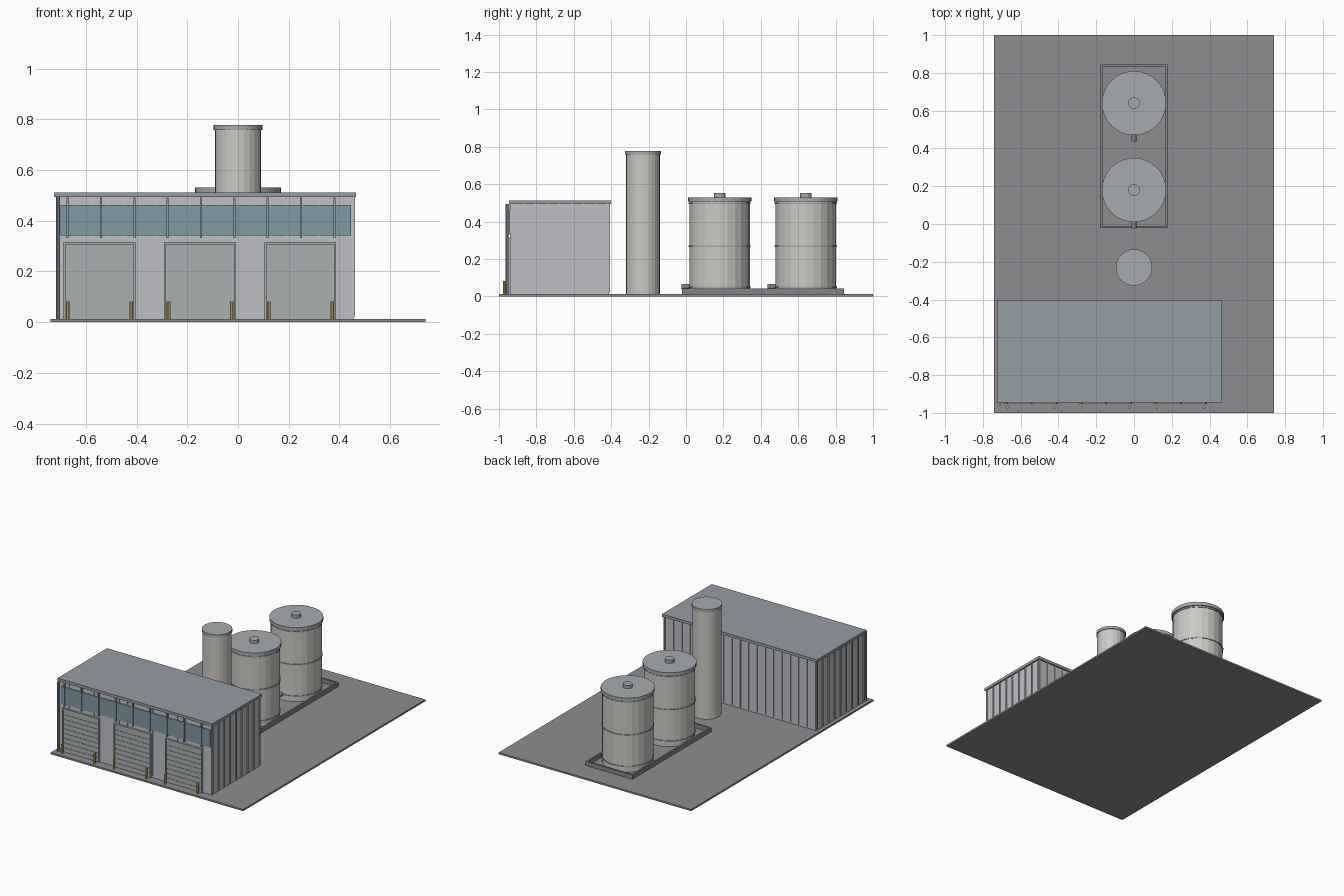
import bpy, math

if "Cube" in bpy.data.objects:
    bpy.data.objects.remove(bpy.data.objects["Cube"])

def mat(name, r, g, b):
    m = bpy.data.materials.new(name)
    m.diffuse_color = (r, g, b, 1)
    m.use_nodes = True
    m.node_tree.nodes["Principled BSDF"].inputs["Base Color"].default_value = m.diffuse_color
    return m

GROUND = mat("asphalt", .27, .27, .28)
WALL = mat("wall_metal", .52, .53, .56)
ROOF = mat("roof_metal", .30, .34, .37)
DOOR = mat("door_metal", .40, .44, .44)
GLASS = mat("glass", .22, .32, .38)
STEEL = mat("tank_steel", .60, .59, .56)
LID = mat("lid_steel", .38, .41, .42)
DARK = mat("dark_steel", .22, .23, .25)
YELLOW = mat("yellow", .75, .50, .10)


def box(name, x0, x1, y0, y1, z0, z1, m):
    bpy.ops.mesh.primitive_cube_add(size=1, location=((x0+x1)/2, (y0+y1)/2, (z0+z1)/2))
    o = bpy.context.object
    o.name = name
    o.scale = (x1-x0, y1-y0, z1-z0)
    bpy.ops.object.transform_apply(location=False, rotation=False, scale=True)
    o.data.materials.append(m)
    return o


def cyl(name, x, y, z0, z1, r, m, n=24, rot=(0, 0, 0)):
    bpy.ops.mesh.primitive_cylinder_add(vertices=n, radius=r, depth=z1-z0,
                                        location=(x, y, (z0+z1)/2), rotation=rot)
    o = bpy.context.object
    o.name = name
    o.data.materials.append(m)
    return o


G = 0.012  # top of ground slab
box("ground_slab", -.74, .74, -1, 1, 0, G, GROUND)

# Warehouse shell and roof
X0, X1, Y0, Y1, ZT = -.712, .455, -.938, -.412, .497
box("warehouse_walls", X0, X1, Y0, Y1, G, ZT, WALL)
box("roof_slab", -.725, .465, -.946, -.402, .493, .512, ROOF)

# Cladding ribs on the sides and the back
for i in range(9):
    y = Y0 + .006 + i * (Y1 - Y0 - .012) / 8
    box("right_rib", X1, X1 + .006, y - .004, y + .004, G + .01, ZT, WALL)
    box("left_rib", X0 - .006, X0, y - .004, y + .004, G + .01, ZT, WALL)
for i in range(19):
    x = X0 + .006 + i * (X1 - X0 - .012) / 18
    box("back_rib", x - .004, x + .004, Y1, Y1 + .006, G + .01, ZT, WALL)
    box("front_rib", x - .002, x + .002, Y0 - .002, Y0, G + .01, ZT, WALL)

# Window band with mullions
box("window_band", -.70, .445, -.944, Y0 + .01, .342, .462, GLASS)
for i in range(9):
    x = -.672 + i * .1315
    box("mullion", x - .004, x + .004, -.951, -.938, .332, .492, ROOF)

# Roller doors with slats, frames and bollards
for x in (-.685, -.288, .107):
    w = .277
    box("door_backing", x, x + w, -.944, Y0 + .01, G, .306, DOOR)
    for i in range(9):
        z = G + i * .0327
        box("door_slat", x + .007, x + w - .007, -.947, -.944, z + .002, z + .031, DOOR)
    box("door_lintel", x - .003, x + w + .003, -.952, Y0, .306, .316, LID)
    for s in (x - .003, x + w - .005):
        box("door_jamb", s, s + .008, -.952, Y0, G, .306, LID)
    for s in (x + .014, x + w - .013):
        cyl("bollard", s, -.971, G, .082, .007, YELLOW, 8)

# Downpipe at the left front corner
cyl("downpipe", -.711, -.957, G, .495, .007, ROOF, 8)

# Chimney stack
cyl("stack", 0, -.23, G, .762, .091, STEEL)
cyl("stack_cap", 0, -.23, .758, .778, .096, LID, 32)

# Bund curb around the tanks
for s in (-1, 1):
    a, b = sorted((s * .168, s * .18))
    box("bund_side", a, b, -.022, .845, G, .042, DARK)
for y in (-.022, .833):
    box("bund_end", -.168, .168, y, y + .012, G, .042, DARK)

# Storage tanks
for y in (.18, .64):
    cyl("tank_body", 0, y, G, .51, .162, STEEL)
    for z in (.05, .268, .498):
        cyl("tank_band", 0, y, z - .004, z + .004, .166, LID)
    cyl("tank_lid", 0, y, .506, .53, .17, LID, 32)
    cyl("tank_vent", 0, y, .53, .552, .031, LID, 16)
    cyl("outlet_pipe", 0, y - .175, .05 - .028, .05 + .028, .013, DARK, 12,
        (math.pi / 2, 0, 0))
    bpy.context.object.location.z = .052
